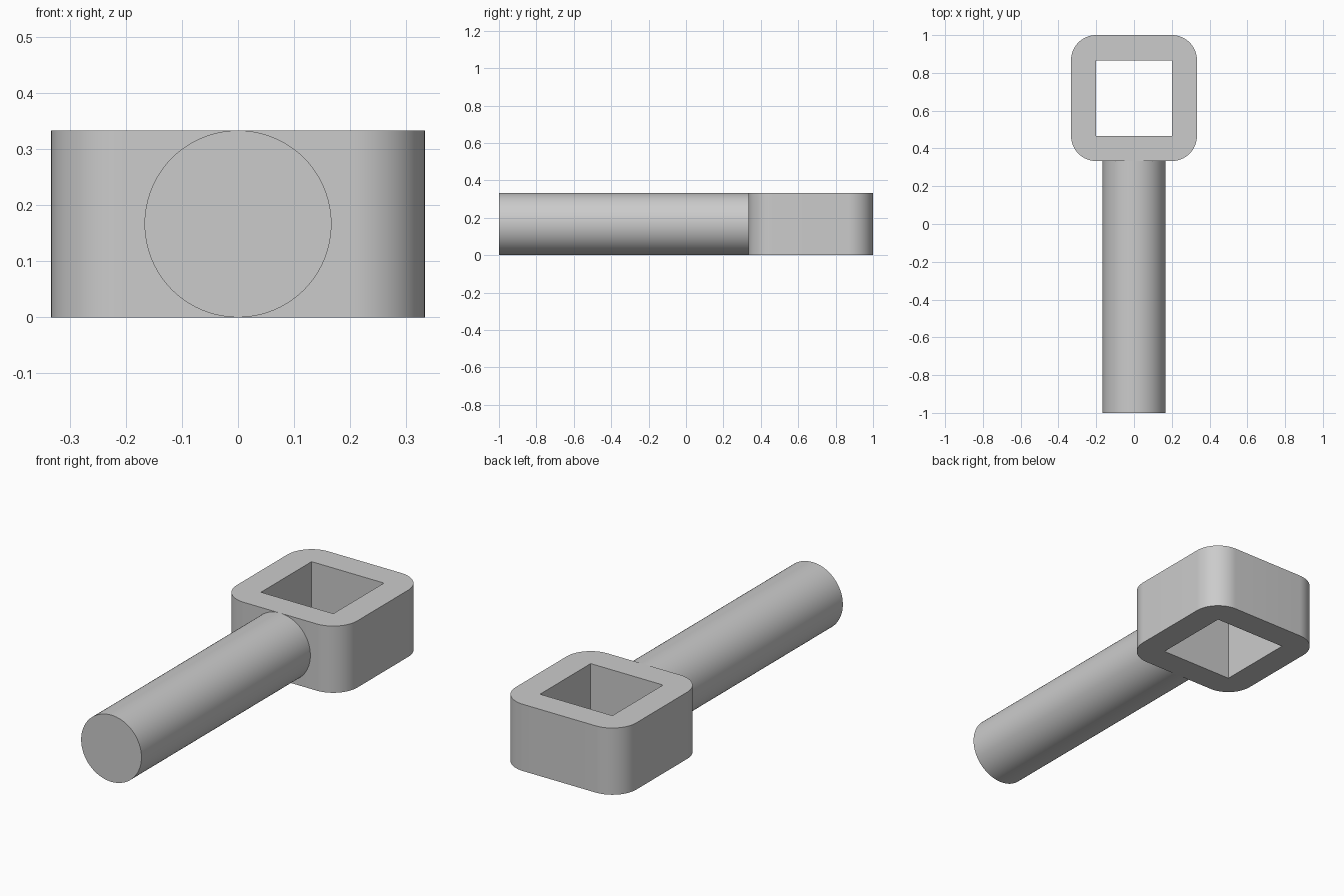
import bpy, bmesh
from math import cos, sin, pi
from mathutils import Matrix, Vector

if "Cube" in bpy.data.objects:
    bpy.data.objects.remove(bpy.data.objects["Cube"])

UNIT = 1 / 3            # half width of the head, also its height
RADIUS = UNIT / 2       # handle radius
CORNER = 0.133          # head corner radius
HOLE = 0.2              # half width of the square hole
HEAD_Y = 2 * UNIT

grey = bpy.data.materials.new("plain_grey")
colour = (0.6, 0.6, 0.6, 1)
grey.use_nodes = True
grey.diffuse_color = colour
grey.node_tree.nodes["Principled BSDF"].inputs["Base Color"].default_value = colour


def finish(bm, name):
    bmesh.ops.recalc_face_normals(bm, faces=bm.faces)
    mesh = bpy.data.meshes.new(name)
    bm.to_mesh(mesh)
    bm.free()
    mesh.materials.append(grey)
    obj = bpy.data.objects.new(name, mesh)
    bpy.context.collection.objects.link(obj)
    bpy.ops.object.select_all(action="DESELECT")
    obj.select_set(True)
    bpy.context.view_layer.objects.active = obj
    bpy.ops.object.shade_smooth_by_angle(angle=pi / 6)
    return obj


def rounded_square(half, radius, steps):
    """Outline of a square with rounded corners, counter-clockwise."""
    points = []
    for corner in range(4):
        middle = pi / 4 + corner * pi / 2
        centre = Vector((cos(middle), sin(middle), 0)) * (half - radius) * 2 ** 0.5
        for i in range(steps + 1):
            a = corner * pi / 2 + i / steps * pi / 2
            points.append(centre + Vector((cos(a), sin(a), 0)) * radius)
    return points


def add_loop(bm, points):
    verts = [bm.verts.new(p) for p in points]
    return [bm.edges.new((v, verts[i - 1])) for i, v in enumerate(verts)]


# Head: rounded block with a square hole right through
bm = bmesh.new()
edges = add_loop(bm, rounded_square(UNIT, CORNER, 16))
edges += add_loop(bm, [Vector((x, y, 0)) * HOLE
                       for x, y in ((1, 1), (-1, 1), (-1, -1), (1, -1))])
bmesh.ops.triangle_fill(bm, edges=edges, use_beauty=True)
top = bmesh.ops.extrude_face_region(bm, geom=bm.faces[:])["geom"]
bmesh.ops.translate(bm, vec=(0, 0, UNIT),
                    verts=[g for g in top if isinstance(g, bmesh.types.BMVert)])
bmesh.ops.translate(bm, vec=(0, HEAD_Y, 0), verts=bm.verts)
finish(bm, "head")

# Handle: round bar running from the front end into the head wall
start, end = -1, UNIT + 0.005
bm = bmesh.new()
bmesh.ops.create_cone(bm, cap_ends=True, segments=96, radius1=RADIUS, radius2=RADIUS,
                      depth=end - start,
                      matrix=Matrix.Translation((0, (start + end) / 2, RADIUS))
                      @ Matrix.Rotation(pi / 2, 4, "X"))
finish(bm, "handle")
